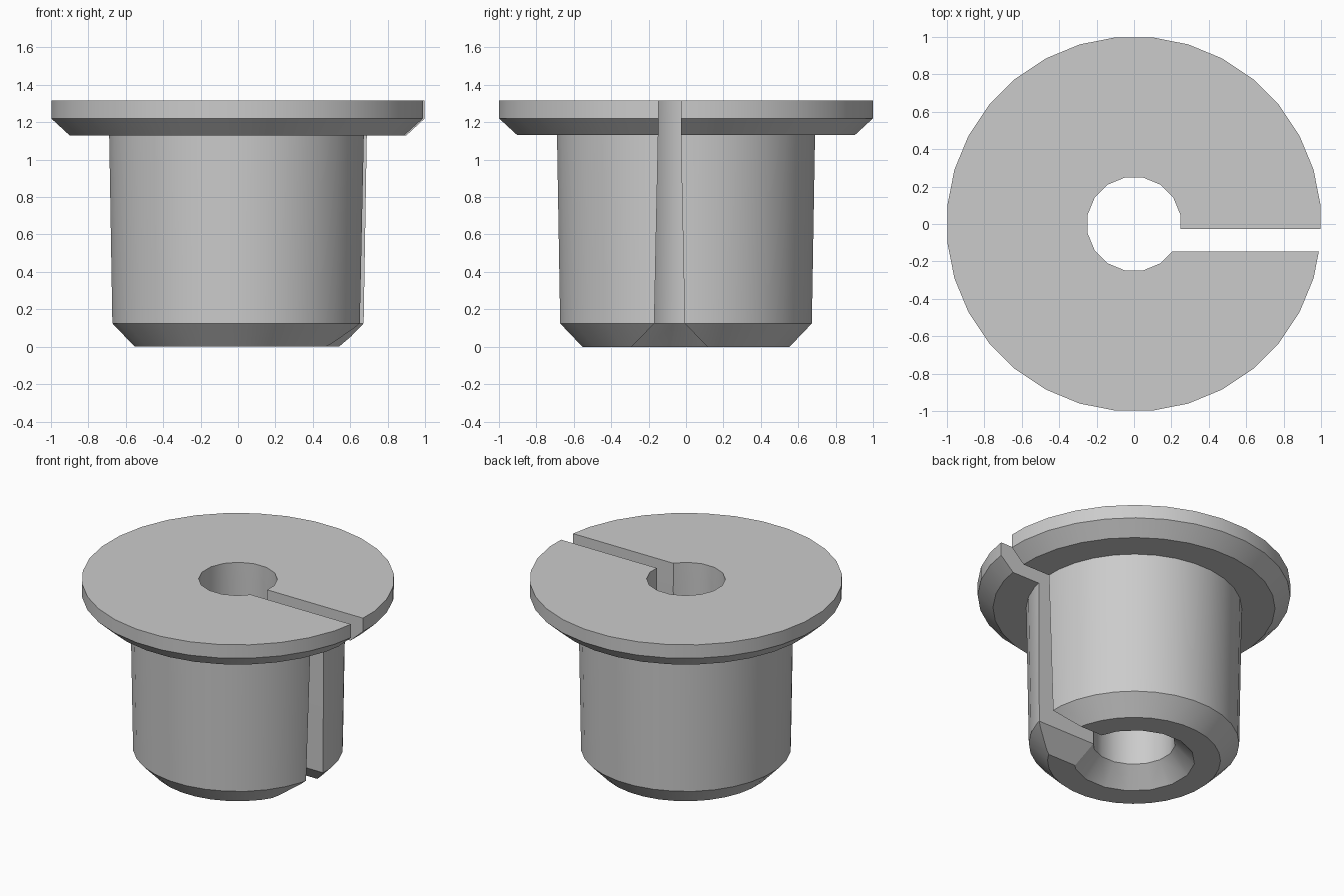
import bpy
import bmesh
import math

if "Cube" in bpy.data.objects:
    bpy.data.objects.remove(bpy.data.objects["Cube"], do_unlink=True)

# Single plain grey plastic
grey = bpy.data.materials.new("grey plastic")
grey.use_nodes = True
colour = (0.6, 0.6, 0.6, 1.0)
grey.diffuse_color = colour
for node in grey.node_tree.nodes:
    if node.type == 'BSDF_PRINCIPLED':
        node.inputs["Base Color"].default_value = colour


def finish(name, bm):
    bmesh.ops.recalc_face_normals(bm, faces=bm.faces)
    mesh = bpy.data.meshes.new(name)
    bm.to_mesh(mesh)
    bm.free()
    mesh.materials.append(grey)
    obj = bpy.data.objects.new(name, mesh)
    bpy.context.collection.objects.link(obj)
    return obj


def lathe(name, profile, sides):
    """Closed solid turned about z from (radius, height) points."""
    bm = bmesh.new()
    step = math.tau / sides
    rings = [[bm.verts.new((r * math.cos((i + 0.5) * step),
                            r * math.sin((i + 0.5) * step), z))
              for i in range(sides)] for r, z in profile]
    for low, high in zip(rings, rings[1:]):
        for i in range(sides):
            j = (i + 1) % sides
            bm.faces.new((low[i], low[j], high[j], high[i]))
    bm.faces.new(rings[0])
    bm.faces.new(rings[-1])
    return finish(name, bm)


def slot_prism(name, profile, centre, length):
    """Symmetric (half width, height) section extruded along +x."""
    bm = bmesh.new()
    section = [(centre + w, z) for w, z in profile]
    section += [(centre - w, z) for w, z in reversed(profile)]
    face = bm.faces.new([bm.verts.new((0, y, z)) for y, z in section])
    out = bmesh.ops.extrude_face_region(bm, geom=[face], use_keep_orig=True)
    moved = [v for v in out["geom"] if isinstance(v, bmesh.types.BMVert)]
    bmesh.ops.translate(bm, verts=moved, vec=(length, 0, 0))
    return finish(name, bm)


# Drafted body with chamfered foot and wide flange
bushing = lathe("flanged_bushing", [
    (0.555, 0), (0.675, 0.125), (0.692, 1.13),
    (0.905, 1.13), (1.003, 1.22), (1.003, 1.315)], 32)

# Central hole, flared at the foot
hole = lathe("hole_cutter", [
    (0.515, -0.125), (0.265, 0.125), (0.253, 1.19), (0.253, 1.5)], 16)

# Side slot, flared at the foot
slot = slot_prism("slot_cutter", [
    (0.325, -0.125), (0.081, 0.125), (0.06, 1.13), (0.06, 1.5)], -0.088, 1.3)

bpy.context.view_layer.objects.active = bushing
for cutter in (hole, slot):
    cutter.hide_render = True
    cut = bushing.modifiers.new(cutter.name, 'BOOLEAN')
    cut.operation = 'DIFFERENCE'
    cut.solver = 'EXACT'
    cut.object = cutter
    bpy.ops.object.modifier_apply(modifier=cut.name)
    bpy.data.objects.remove(cutter, do_unlink=True)

# Smooth the round walls, keep chamfers crisp
bpy.ops.object.select_all(action='DESELECT')
bushing.select_set(True)
bpy.ops.object.shade_smooth_by_angle(angle=math.radians(30))
